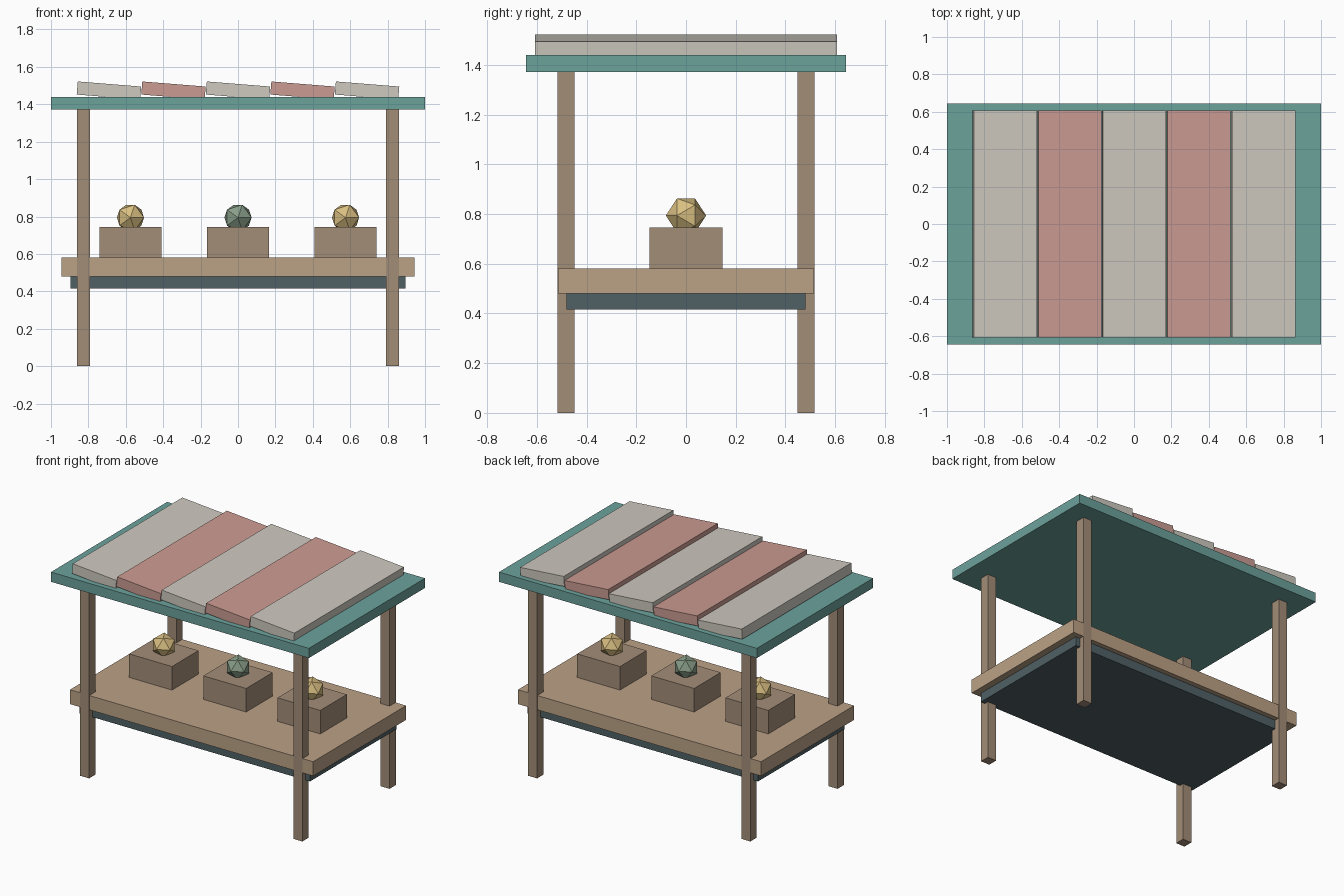
import bpy
import math

if "Cube" in bpy.data.objects:
    bpy.data.objects.remove(bpy.data.objects["Cube"])


def material(name, r, g, b):
    m = bpy.data.materials.new(name)
    m.diffuse_color = (r, g, b, 1)
    m.use_nodes = True
    m.node_tree.nodes["Principled BSDF"].inputs["Base Color"].default_value = m.diffuse_color
    return m


teal = material("teal", 0.15, 0.36, 0.33)
cream = material("cream", 0.62, 0.59, 0.53)
pink = material("pink", 0.60, 0.33, 0.29)
wood = material("wood", 0.37, 0.27, 0.19)
light_wood = material("light_wood", 0.50, 0.36, 0.24)
slate = material("slate", 0.08, 0.12, 0.13)
gold = material("gold", 0.70, 0.52, 0.22)
sage = material("sage", 0.25, 0.34, 0.25)


def box(name, centre, size, mat, tilt=0.0):
    bpy.ops.mesh.primitive_cube_add(size=1, location=centre, rotation=(0, tilt, 0))
    ob = bpy.context.object
    ob.name = name
    ob.scale = size
    ob.data.materials.append(mat)
    return ob


# Counter and the dark board beneath it
box("counter", (0, 0, 0.53), (1.886, 1.03, 0.10), light_wood)
box("under_board", (0, 0, 0.448), (1.79, 0.96, 0.065), slate)

# Corner posts
for side, sx in (("left", -1), ("right", 1)):
    for end, sy in (("front", -1), ("back", 1)):
        box(f"{end}_{side}_post", (sx * 0.827, sy * 0.483, 0.687),
            (0.069, 0.069, 1.374), wood)

# Roof slab with five tilted awning stripes
box("roof", (0, 0, 1.405), (2.0, 1.287, 0.068), teal)
for i in range(5):
    box(f"awning_stripe_{i + 1}", ((i - 2) * 0.345, 0, 1.4735),
        (0.34, 1.214, 0.07), pink if i % 2 else cream, tilt=0.08)

# Display crates, each with a faceted ball lying on its side
for name, x, mat in (("left", -0.575, gold), ("middle", 0, sage), ("right", 0.575, gold)):
    box(f"{name}_crate", (x, 0, 0.66), (0.332, 0.294, 0.17), wood)
    bpy.ops.mesh.primitive_ico_sphere_add(subdivisions=1, radius=0.081,
                                          location=(x, 0, 0.794),
                                          rotation=(math.pi / 2, 0, 0))
    ball = bpy.context.object
    ball.name = f"{name}_ball"
    ball.data.materials.append(mat)
